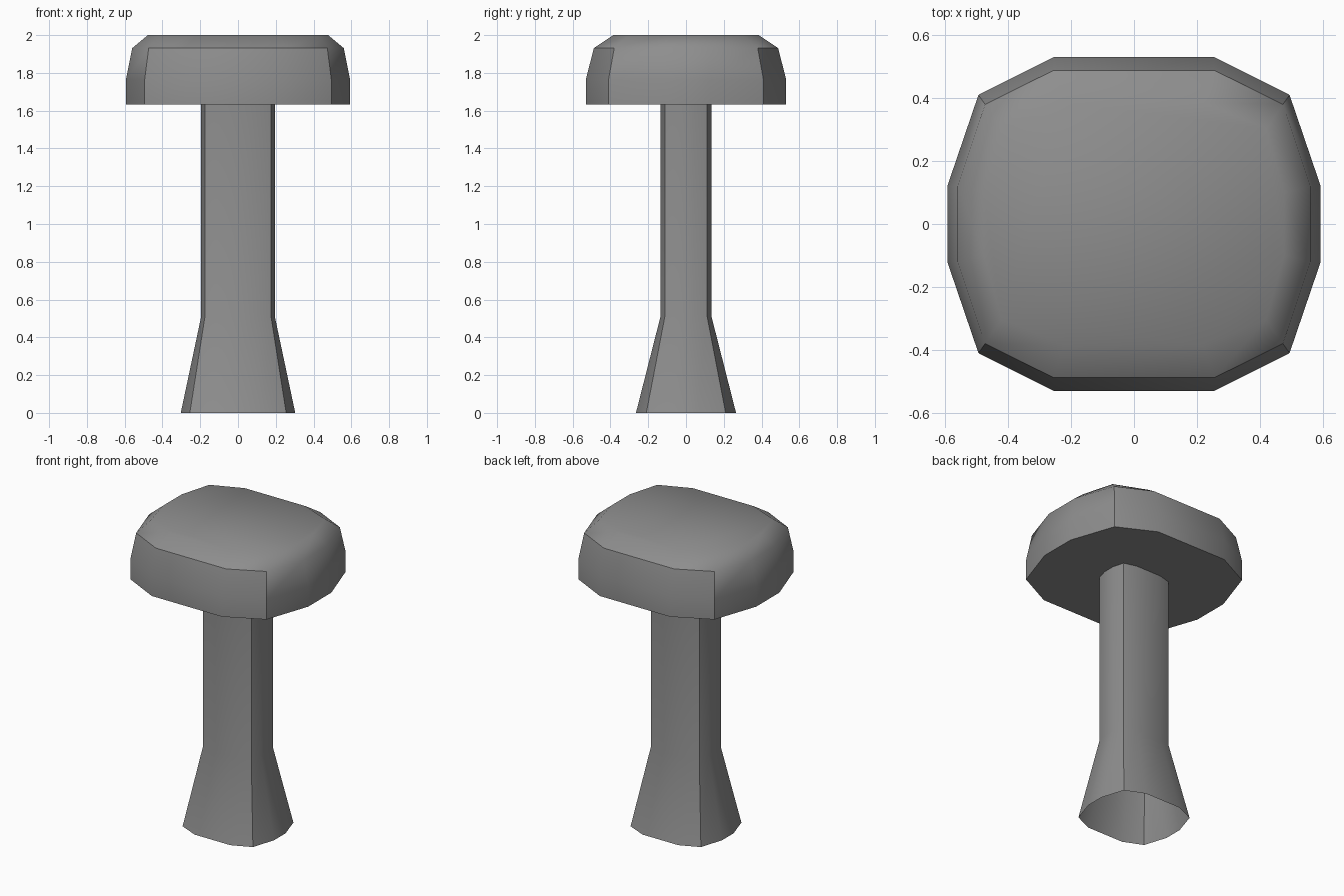
import bpy
import bmesh
import math

if "Cube" in bpy.data.objects:
    bpy.data.objects.remove(bpy.data.objects["Cube"])

# Dark grey surface
grey = bpy.data.materials.new("dark_grey")
grey.diffuse_color = (0.27, 0.27, 0.27, 1)
grey.use_nodes = True
grey.node_tree.nodes["Principled BSDF"].inputs["Base Color"].default_value = grey.diffuse_color


def ring(quarter, z):
    """Mirror three points of one quarter into a closed 12-sided ring."""
    q1 = list(quarter)
    q2 = [(-x, y) for x, y in reversed(q1)]
    q3 = [(-x, -y) for x, y in q1]
    q4 = [(x, -y) for x, y in reversed(q1)]
    return [(x, y, z) for x, y in q1 + q2 + q3 + q4]


def loft(name, rings, cap_bottom=False, cap_top=False):
    """Skin a stack of rings, optionally closing the ends."""
    bm = bmesh.new()
    loops = [[bm.verts.new(p) for p in r] for r in rings]
    for a, b in zip(loops, loops[1:]):
        for i in range(len(a)):
            j = (i + 1) % len(a)
            bm.faces.new((a[i], a[j], b[j], b[i]))
    if cap_bottom:
        bm.faces.new(loops[0][::-1])
    if cap_top:
        bm.faces.new(loops[-1])
    mesh = bpy.data.meshes.new(name)
    bm.to_mesh(mesh)
    bm.free()
    mesh.materials.append(grey)
    obj = bpy.data.objects.new(name, mesh)
    bpy.context.collection.objects.link(obj)
    bpy.ops.object.select_all(action='DESELECT')
    obj.select_set(True)
    bpy.context.view_layer.objects.active = obj
    bpy.ops.object.shade_smooth_by_angle(angle=math.radians(41.5))
    return obj


# Stem: flared foot, straight shaft, open at the bottom
foot = [(0.303, 0.06), (0.255, 0.21), (0.13, 0.265)]
shaft = [(0.195, 0.04), (0.175, 0.112), (0.09, 0.135)]
loft("stem", [ring(foot, 0), ring(shaft, 0.51), ring(shaft, 1.635)])

# Cap: flat underside, tapering rim and bevelled top
rim = [(0.593, 0.12), (0.494, 0.41), (0.255, 0.53)]
shoulder = [(0.56, 0.12), (0.473, 0.38), (0.255, 0.488)]
crown = [(0.477, 0.10), (0.42, 0.303), (0.22, 0.385)]
loft("cap", [ring(rim, 1.633), ring(rim, 1.765),
             ring(shoulder, 1.931), ring(crown, 2.0)],
     cap_bottom=True, cap_top=True)
